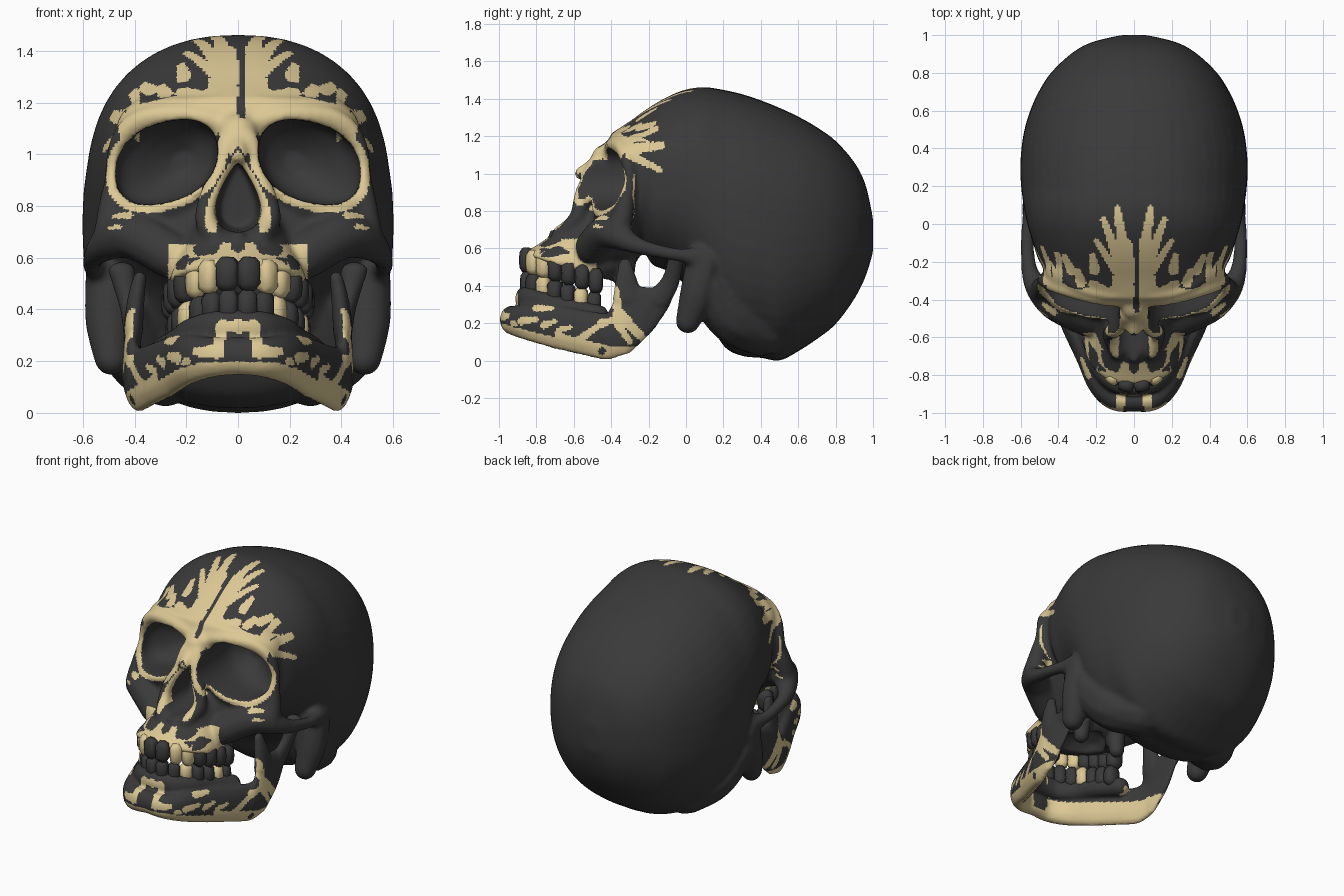
import bpy, bmesh, math
from mathutils import Vector, Matrix

if "Cube" in bpy.data.objects:
    bpy.data.objects.remove(bpy.data.objects["Cube"])

def material(name, rgb):
    m = bpy.data.materials.new(name)
    m.diffuse_color = (*rgb, 1)
    m.use_nodes = True
    m.node_tree.nodes["Principled BSDF"].inputs["Base Color"].default_value = m.diffuse_color
    return m
DARK, TAN = material("charcoal", (.042, .042, .042)), material("bone_tan", (.72, .58, .30))

# unit sphere reused for every blob
bm = bmesh.new()
bmesh.ops.create_icosphere(bm, subdivisions=2, radius=1)
bm.verts.index_update()
BALL_V = [v.co.copy() for v in bm.verts]
BALL_F = [[v.index for v in f.verts] for f in bm.faces]
bm.free()

def curve(rows, sub=6):
    """Smooth interpolation through rows of numbers."""
    P, out = [rows[0]] + list(rows) + [rows[-1]], []
    for i in range(1, len(P) - 2):
        for t in [k / sub for k in range(sub)]:
            out.append([0.5 * (2*b + (c-a)*t + (2*a-5*b+4*c-d)*t*t + (3*b-a-3*c+d)*t**3)
                        for a, b, c, d in zip(*P[i-1:i+3])])
    return out + [list(rows[-1])]

class Part:
    def __init__(self):
        self.v, self.f = [], []

    def blob(self, c, r, angle=0, p=2):
        n, rot = len(self.v), Matrix.Rotation(angle, 3, 'Z')
        for b in BALL_V:
            k = sum(abs(q) ** p for q in b) ** (-1 / p)
            self.v.append(Vector(c) + rot @ Vector([b[i] * k * r[i] for i in range(3)]))
        self.f += [[i + n for i in f] for f in BALL_F]

    def chain(self, pts, sides=(1, -1)):
        """Blobs along a path; points are x, y, z and one or three radii."""
        for q in curve(pts):
            for s in sides:
                self.blob((s * q[0], q[1], q[2]), q[3:] if len(q) == 6 else [q[3]] * 3)

    def loft(self, rows, place, n=2.3, N=48):
        """Superellipse rings: position, centre a, centre b, half a, half b."""
        start, rings = len(self.v), curve(rows)
        for t, ca, cb, ha, hb in rings:
            for k in range(N):
                c, s = math.cos(k * math.tau / N), math.sin(k * math.tau / N)
                self.v.append(Vector(place(t, ca + ha * math.copysign(abs(c) ** (2 / n), c),
                                           cb + hb * math.copysign(abs(s) ** (2 / n), s))))
        for o in range(start, len(self.v) - N, N):
            self.f += [[o + k, o + (k+1) % N, o + N + (k+1) % N, o + N + k] for k in range(N)]
        self.f += [list(range(start, start + N))[::-1], list(range(len(self.v) - N, len(self.v)))]

    def make(self, name):
        me = bpy.data.meshes.new(name)
        me.from_pydata(self.v, [], self.f)
        b = bmesh.new()
        b.from_mesh(me)
        bmesh.ops.recalc_face_normals(b, faces=b.faces)
        b.to_mesh(me)
        b.free()
        ob = bpy.data.objects.new(name, me)
        bpy.context.collection.objects.link(ob)
        return ob

def fuse(ob, voxel, cutter=None):
    """Melt the overlapping pieces into one skin, carve it and smooth it."""
    for size in ((.014, voxel) if cutter else (voxel,)):
        m = ob.modifiers.new("remesh", 'REMESH')
        m.mode, m.voxel_size = 'VOXEL', size
        if cutter and size == .014:
            m = ob.modifiers.new("carve", 'BOOLEAN')
            m.operation, m.solver, m.object = 'DIFFERENCE', 'EXACT', cutter
    m = ob.modifiers.new("smooth", 'SMOOTH')
    m.factor, m.iterations = 0.5, 8
    bpy.context.view_layer.update()
    me = bpy.data.meshes.new_from_object(ob.evaluated_get(bpy.context.evaluated_depsgraph_get()))
    ob.modifiers.clear()
    ob.data = me

def paint(ob, rule):
    me = ob.data
    me.materials.clear()
    me.materials.append(DARK)
    me.materials.append(TAN)
    me.polygons.foreach_set("material_index", [int(bool(rule(p))) for p in me.polygons])
    me.shade_smooth()

def on(p, q, strokes):
    """Is the point on one of the tapered brush strokes (p0, q0, p1, q1, r)?"""
    for a, b, c, d, r in strokes:
        dx, dy = c - a, d - b
        t = max(0, min(1, ((p-a)*dx + (q-b)*dy) / (dx*dx + dy*dy + 1e-9)))
        if math.hypot(p - a - t*dx, q - b - t*dy) < r * (1 - 0.4 * t):
            return True
    return False

# ---- skull: braincase from rows of y, top, bottom, half width
skull = Part()
case = [(-.4, 1.215, 1.0, .22), (-.3, 1.28, .82, .42), (-.2, 1.352, .54, .5), (-.1, 1.41, .48, .535),
        (0, 1.45, .4, .565), (.1, 1.462, .26, .585), (.2, 1.448, .08, .598), (.3, 1.425, .025, .602),
        (.4, 1.392, .015, .596), (.5, 1.352, 0, .58), (.6, 1.305, .05, .55), (.7, 1.248, .115, .505),
        (.8, 1.175, .195, .44), (.9, 1.06, .33, .335), (.96, .94, .45, .23), (1.0, .76, .58, .07)]
skull.loft([(y, 0, (t + b) / 2, w, (t - b) / 2) for y, t, b, w in case], lambda t, a, b: (a, t, b))
# upper face and upper jaw from rows of z, front y, back y, half width
face = [(1.22, -.40, -.05, .38), (1.14, -.42, -.05, .46), (1.0, -.42, -.05, .48), (.85, -.47, -.1, .46),
        (.75, -.51, -.15, .41), (.65, -.55, -.2, .33), (.55, -.60, -.25, .25)]
jaw = [(.9, -.55, -.25, .17), (.75, -.68, -.25, .21), (.64, -.79, -.3, .25),
       (.59, -.845, -.35, .265), (.56, -.855, -.38, .265)]
for rows, tilt in ((face, 0), (jaw, .3)):
    skull.loft([(z, 0, (f + b) / 2, w, (b - f) / 2) for z, f, b, w in rows],
               lambda t, a, b: (a, b, t - tilt * (b + .85)))
# eye socket rims, nose rim, nose bridge and spine
skull.chain([(.05, -.40, 1.12, .045), (.2, -.385, 1.15, .045), (.36, -.345, 1.14, .042), (.45, -.315, 1.07, .038),
             (.482, -.30, .95, .035), (.47, -.33, .84, .04), (.4, -.40, .785, .045), (.25, -.455, .80, .045),
             (.13, -.47, .89, .045)])
skull.chain([(.04, -.48, 1.05, .045), (.085, -.55, .9, .045), (.125, -.585, .76, .045), (.09, -.68, .68, .04)])
skull.chain([(0, -.40, 1.12, .06), (0, -.48, 1.05, .045), (0, -.562, 1.0, .038)], (1,))
skull.chain([(0, -.43, 1.08, .08), (.02, -.47, .95, .075), (.03, -.48, .85, .08)])
skull.chain([(0, -.66, .68, .03), (0, -.715, .69, .022)], (1,))
# cheekbones with arches, mastoids, skull base and the plates behind the palate
skull.chain([(.26, -.5, .61, .095), (.40, -.43, .685, .095), (.49, -.36, .665, .075), (.55, -.26, .615, .048),
             (.565, -.1, .575, .038), (.555, 0, .56, .042), (.52, .08, .55, .07)])
skull.chain([(.478, -.31, .92, .035), (.485, -.33, .81, .055), (.49, -.36, .7, .07)])
skull.chain([(.49, .10, .52, .105), (.50, .06, .36, .095), (.49, .01, .21, .068)])
skull.chain([(.45, .12, .4, .13), (.38, .25, .24, .15), (.28, .4, .17, .15)])
skull.chain([(.13, -.32, .55, .06), (.14, -.33, .38, .05)])
skull = skull.make("skull")

# cutters: eye sockets, nose opening, palate
def nose_width(z):
    return max(.2, 1.25 - .9 * (z - .70) / .27)

cut = Part()
for s in (1, -1):
    cut.loft([(-.7, .275, .97, .195, .155), (-.45, .275, .97, .195, .155), (-.28, .275, .97, .19, .152),
              (-.2, .24, .965, .13, .11), (-.14, .22, .96, .04, .04)],
             lambda t, a, b: (s * a, t, b - .22 * (a - .275)), n=2.3)
cut.loft([(-.95, 0, .835, .1, .135), (-.6, 0, .835, .1, .135), (-.40, 0, .835, .08, .12)],
         lambda t, a, b: (a * nose_width(b), t, b), n=2)
cut.blob((0, -.55, .46), (.17, .22, .12))
cutter = cut.make("socket_cutter")
cutter.hide_render = True
fuse(skull, 0.011, cutter)
bpy.data.objects.remove(cutter)

# ---- painted pattern on the skull
FOREHEAD = [(.05, -.42, .05, -.12, .075), (.05, -.15, .09, .08, .032), (.09, -.17, .16, .02, .028),
            (.1, -.24, .20, -.09, .024), (.21, -.24, .22, -.17, .030), (.33, -.25, .37, -.17, .024),
            (.28, -.31, .30, -.25, .028), (.40, -.30, .46, -.18, .018), (.1, -.4, .22, -.32, .04)]
TEMPLE = [(-.3, 1.13, -.13, 1.15, .032), (-.3, 1.19, -.16, 1.24, .026), (-.3, 1.1, -.14, 1.02, .024)]
CHEEK = [(.42, .765, .48, .76, .014), (.46, .72, .5, .715, .01)]
GUM_GAPS = [(0, .645, 0, .645, .026), (.11, .65, .15, .63, .04), (.22, .57, .2, .60, .02)]

def skull_rule(p):
    x, y, z = p.center
    a = abs(x)
    if y > .1 or z < .4 or (z > 1.14 and 0 < x < .028):
        return False
    if z > 1.17 and on(a, y, FOREHEAD) or a > .38 and on(y, z, TEMPLE):
        return True
    if y > -.275 or (a < .19 and y > -.78 and z < .6):
        return False
    w = (z + .22 * (a - .275) - .97) / .155
    eye = (abs((a - .275) / .195) ** 2.3 + abs(w) ** 2.3) ** (1 / 2.3)
    nose = math.hypot(a / (.1 * nose_width(z)), (z - .835) / .135)
    if eye < .97 or nose < .98 or (eye < 1.08 and p.normal.y > -.4):
        return False
    if eye < 1.2 or (z > 1.05 and w < 1.6 and a < .46):
        return nose > 1.45 or z < .9
    if nose < 1.35 and y < -.45:
        return z > .74 or (a > .08 and z > .70)
    if a < .1 and z > 1.0:
        return nose > 1.45
    if y < -.48 and a < .27 and (z < .65 or (a < .06 and z < .70)):
        return not on(a, z, GUM_GAPS)
    return on(a, z, CHEEK)
paint(skull, skull_rule)

# ---- lower jaw: body, gum ridge, ramus, coronoid, condyle
m = Part()
m.chain([(0, -.935, .22, .06, .06, .075), (.1, -.93, .215, .06, .06, .08), (.19, -.85, .205, .055, .06, .1),
         (.26, -.70, .18, .05, .06, .12), (.33, -.55, .15, .05, .06, .125), (.385, -.42, .13, .045, .06, .13),
         (.41, -.33, .16, .04, .06, .125)])
m.chain([(0, -.865, .33, .05, .05, .07), (.1, -.845, .325, .05, .05, .07), (.18, -.76, .305, .052, .052, .065),
         (.225, -.62, .275, .058, .058, .06), (.28, -.47, .24, .06, .06, .06)])
m.chain([(.405, -.36, .14, .038, .12, .12), (.41, -.29, .22, .036, .14, .12), (.405, -.235, .31, .034, .16, .09)])
m.chain([(.405, -.31, .33, .04, .085, .07), (.395, -.32, .43, .035, .06, .06), (.38, -.325, .52, .027, .035, .03)])
m.chain([(.41, -.15, .33, .036, .075, .06), (.425, -.085, .42, .036, .052, .05), (.45, -.05, .55, .055, .045, .035)])
mandible = m.make("lower_jaw")
fuse(mandible, 0.010)

JAW_SIDE = [(-.6, .09, -.45, .2, .024), (-.45, .2, -.38, .22, .024), (-.38, .22, -.3, .1, .024),
            (-.39, .37, -.36, .25, .035), (-.36, .25, -.23, .12, .034), (-.88, .21, -.8, .22, .022),
            (-.76, .19, -.7, .21, .02), (-.8, .28, -.72, .28, .02), (-.68, .16, -.62, .18, .018)]
CHIN = [(0, .335, .06, .335, .028), (.06, .335, .08, .24, .026), (.08, .237, .16, .237, .028), (.2, .2, .21, .19, .018)]

def jaw_rule(p):
    x, y, z = p.center
    a, low = abs(x), .26 * max(0, -(y + .4))
    if p.normal.x * x < -.02 * a and y > -.9:          # inner side
        return z < low + .13 and y < -.22
    if z < low + (.045 if y < -.7 else .075) and y < -.24:      # lower border
        return not on(y, z, [(-.45, .05, -.45, .05, .02)])
    return y < -.8 and a < .24 and on(a, z, CHIN) or a > .16 and on(y, z, JAW_SIDE)
paint(mandible, jaw_rule)

# ---- teeth along an elliptical arch, sloping down to the back
def teeth(name, rx, ry, z0, width, tan_teeth):
    part, flags, t = Part(), [], 0
    for k in range(7):
        w = width * (1.15 if k == 0 and z0 > .5 else 1)
        t += w / 2 / math.hypot(rx * math.cos(t), ry * math.sin(t))
        y = -.45 - ry * math.cos(t)
        for s in (1, -1):
            part.blob((s * rx * math.sin(t), y, z0 - .3 * (y + .86)), (w * .5, .034 if k < 3 else .046, .066),
                      s * math.atan2(ry * math.sin(t), rx * math.cos(t)), 5)
            flags += [s * (k + 1) in tan_teeth] * len(BALL_F)
        t += w / 2 / math.hypot(rx * math.cos(t), ry * math.sin(t))
    paint(part.make(name), lambda p: flags[p.index])

teeth("upper_teeth", .25, .41, .54, .073, (2, -2, 3, -3))
teeth("lower_teeth", .235, .405, .415, .071, (3, 6, -4))
